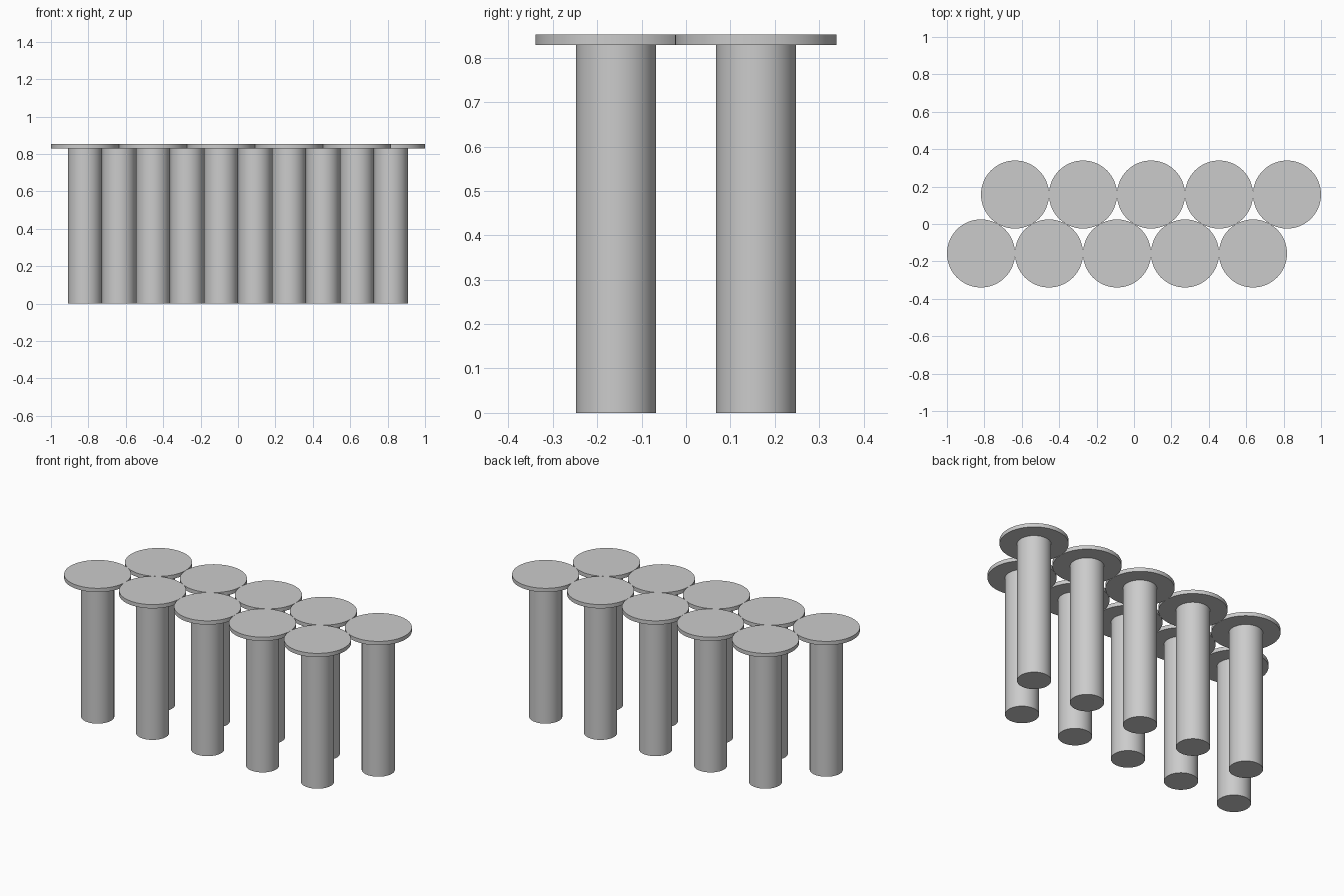
import bpy
import math

cube = bpy.data.objects.get("Cube")
if cube:
    bpy.data.objects.remove(cube, do_unlink=True)

# Dimensions: discs touch in two staggered, hexagonally packed rows
DISC_R = 2 / 11
SHAFT_R = 0.09
DISC_BOTTOM, TOP = 0.829, 0.852
ROW_Y = DISC_R * math.sqrt(3) / 2
COUNT = 5

grey = bpy.data.materials.new("plain grey")
grey.use_nodes = True
colour = (0.6, 0.6, 0.6, 1)
grey.diffuse_color = colour
grey.node_tree.nodes["Principled BSDF"].inputs["Base Color"].default_value = colour


def cylinder(name, x, y, radius, bottom, top):
    bpy.ops.mesh.primitive_cylinder_add(
        vertices=64, radius=radius, depth=top - bottom,
        location=(x, y, (bottom + top) / 2))
    obj = bpy.context.object
    obj.name = name
    obj.data.materials.append(grey)
    bpy.ops.object.shade_smooth_by_angle(angle=math.radians(30))
    return obj


# Posts: a round shaft carrying a wide thin disc
for row, side in (("front", -1), ("back", 1)):
    for i in range(COUNT):
        x = (i - (COUNT - 1) / 2) * 2 * DISC_R + side * DISC_R / 2
        y = side * ROW_Y
        cylinder(f"{row}_shaft_{i + 1}", x, y, SHAFT_R, 0, DISC_BOTTOM)
        cylinder(f"{row}_disc_{i + 1}", x, y, DISC_R, DISC_BOTTOM, TOP)
